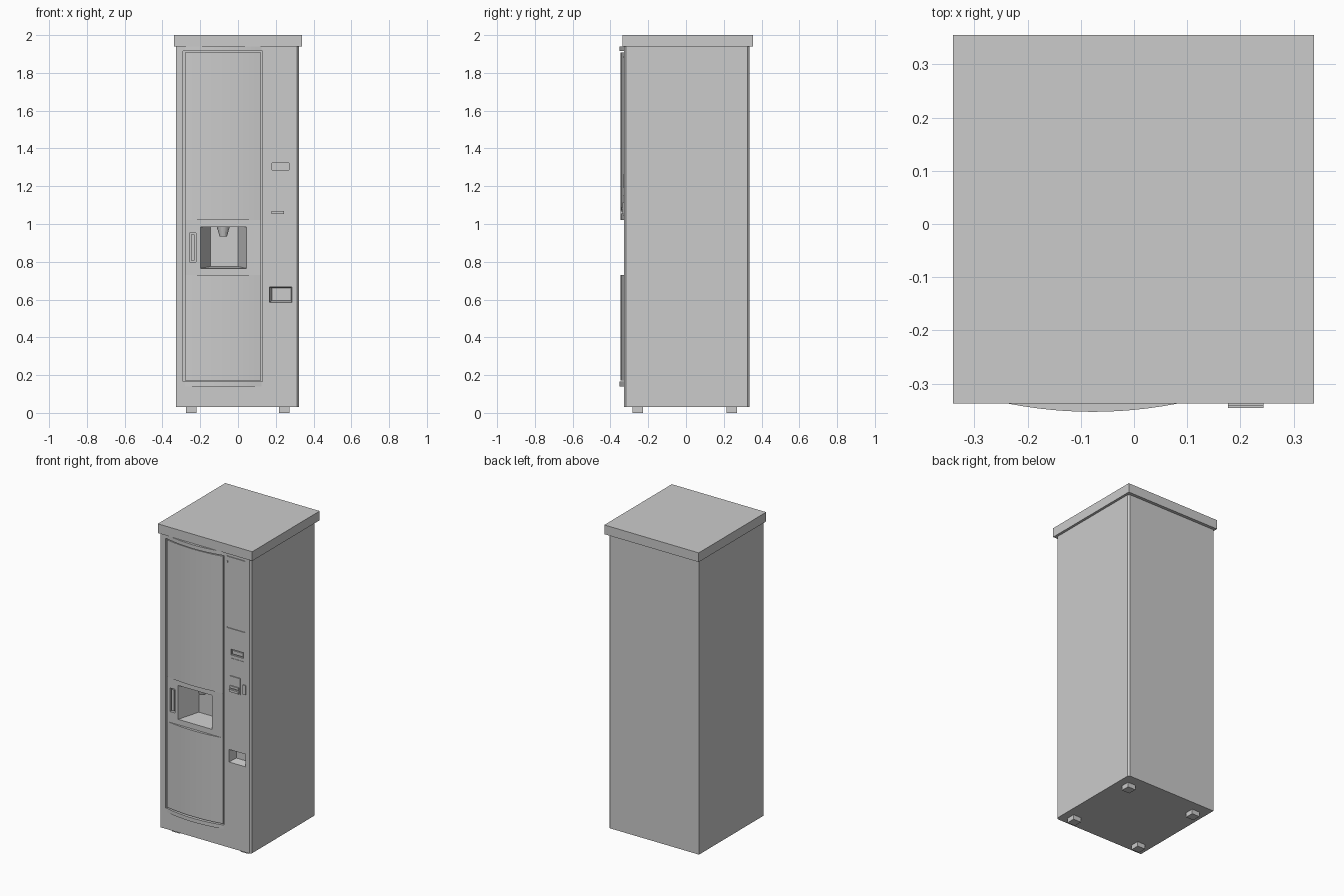
import bpy, bmesh, math
from mathutils import Vector

if "Cube" in bpy.data.objects:
    bpy.data.objects.remove(bpy.data.objects["Cube"])

GREY = (0.6, 0.6, 0.6, 1)
mat = bpy.data.materials.new("cabinet grey")
mat.use_nodes = True
mat.diffuse_color = GREY
mat.node_tree.nodes["Principled BSDF"].inputs["Base Color"].default_value = GREY


def finish(name, bm):
    bmesh.ops.recalc_face_normals(bm, faces=bm.faces)
    mesh = bpy.data.meshes.new(name)
    bm.to_mesh(mesh)
    bm.free()
    mesh.materials.append(mat)
    obj = bpy.data.objects.new(name, mesh)
    bpy.context.collection.objects.link(obj)
    return obj


def prism(name, outline, z0, z1):
    """Extrude an (x, y) outline upwards."""
    bm = bmesh.new()
    face = bm.faces.new([bm.verts.new((x, y, z0)) for x, y in outline])
    top = bmesh.ops.extrude_face_region(bm, geom=[face])["geom"]
    bmesh.ops.translate(bm, vec=(0, 0, z1 - z0),
                        verts=[v for v in top if isinstance(v, bmesh.types.BMVert)])
    return finish(name, bm)


def box(name, x0, x1, y0, y1, z0, z1):
    return prism(name, [(x0, y0), (x1, y0), (x1, y1), (x0, y1)], z0, z1)


def tapered(name, front, back, y0, y1):
    """Box whose back rectangle (x0, x1, z0, z1) differs from the front one."""
    bm = bmesh.new()
    for (x0, x1, z0, z1), y in ((front, y0), (back, y1)):
        for x, z in ((x0, z0), (x1, z0), (x1, z1), (x0, z1)):
            bm.verts.new((x, y, z))
    bmesh.ops.convex_hull(bm, input=bm.verts)
    bmesh.ops.dissolve_limit(bm, angle_limit=0.01, verts=bm.verts, edges=bm.edges)
    return finish(name, bm)


def bowed(name, x0, x1, z0, z1, edge, bulge, back, steps=16):
    """Panel with a front that bows outwards."""
    pts = [(x1, back), (x0, back)]
    for i in range(steps + 1):
        t = i / steps
        pts.append((x0 + (x1 - x0) * t, edge - bulge * (1 - (2 * t - 1) ** 2)))
    obj = prism(name, pts, z0, z1)
    bpy.context.view_layer.objects.active = obj
    obj.select_set(True)
    bpy.ops.object.shade_smooth_by_angle(angle=math.radians(30))
    obj.select_set(False)
    return obj


def cut(targets, cutter):
    for obj in targets:
        mod = obj.modifiers.new("cut", "BOOLEAN")
        mod.operation, mod.solver, mod.object = "DIFFERENCE", "EXACT", cutter
        bpy.context.view_layer.objects.active = obj
        bpy.ops.object.modifier_apply(modifier=mod.name)
    bpy.data.objects.remove(cutter)


# Cabinet, with the two left corners bevelled
L, R, F, B, C = 0.322, -0.328, -0.328, 0.335, 0.01
cabinet = prism("cabinet", [(R, F), (L - C, F), (L, F + C), (L, B - C), (L - C, B), (R, B)],
                0.03, 1.94)
box("top_cap", -0.34, 0.338, -0.337, 0.355, 1.94, 2.0)
for x in (-0.247, 0.245):
    for y in (-0.255, 0.243):
        box("foot", x - 0.028, x + 0.028, y - 0.028, y + 0.028, 0, 0.035)

# Door recess, bowed door sections and lips
cut([cabinet], box("door_cutter", -0.29, 0.13, -0.4, -0.316, 0.165, 1.915))
bowed("door_upper", -0.28, 0.122, 1.02, 1.908, -0.327, 0.019, -0.31)
bowed("door_lower", -0.28, 0.122, 0.172, 0.73, -0.327, 0.019, -0.31)
door_middle = box("door_middle", -0.28, 0.122, -0.329, -0.31, 0.73, 1.02)
for name, z in (("lip_bottom", 0.14), ("lip_top", 1.915)):
    bowed(name, -0.28, 0.125, z, z + 0.025, -0.328, 0.025, -0.31)

# Cup bay and door handle
cut([cabinet, door_middle], tapered("bay_cutter", (-0.2, 0.045, 0.765, 0.985),
                                    (-0.145, 0.0, 0.775, 0.985), -0.331, -0.195))
bm = bmesh.new()
bmesh.ops.create_cone(bm, cap_ends=True, segments=16, radius1=0.02, radius2=0.034, depth=0.05)
bmesh.ops.translate(bm, vec=(-0.078, -0.255, 0.96), verts=bm.verts)
finish("nozzle", bm)
cut([cabinet, door_middle], box("handle_cutter", -0.258, -0.222, -0.35, -0.3, 0.8, 0.953))
box("handle_grip", -0.25, -0.23, -0.326, -0.29, 0.808, 0.945)

# Control column: seams, display, payment unit, return cup
for z in (1.455, 1.918):
    cut([cabinet], box("seam_cutter", 0.15, 0.28, -0.35, -0.323, z, z + 0.005))
cut([cabinet], box("display_cutter", 0.18, 0.27, -0.35, -0.318, 1.285, 1.322))
box("display_screen", 0.187, 0.263, -0.325, -0.31, 1.292, 1.315)
box("keypad", 0.175, 0.27, -0.331, -0.32, 1.19, 1.265)
box("payment_plate", 0.172, 0.248, -0.334, -0.32, 1.045, 1.15)
box("card_slot_lower", 0.177, 0.243, -0.346, -0.32, 1.052, 1.068)
box("card_slot_upper", 0.177, 0.243, -0.341, -0.32, 1.075, 1.09)
box("coin_lever", 0.268, 0.288, -0.335, -0.32, 1.055, 1.115)
box("lock", 0.148, 0.158, -0.331, -0.32, 1.88, 1.89)
cut([cabinet], tapered("cup_cutter", (0.165, 0.285, 0.585, 0.667),
                       (0.18, 0.28, 0.595, 0.66), -0.33, -0.275))
